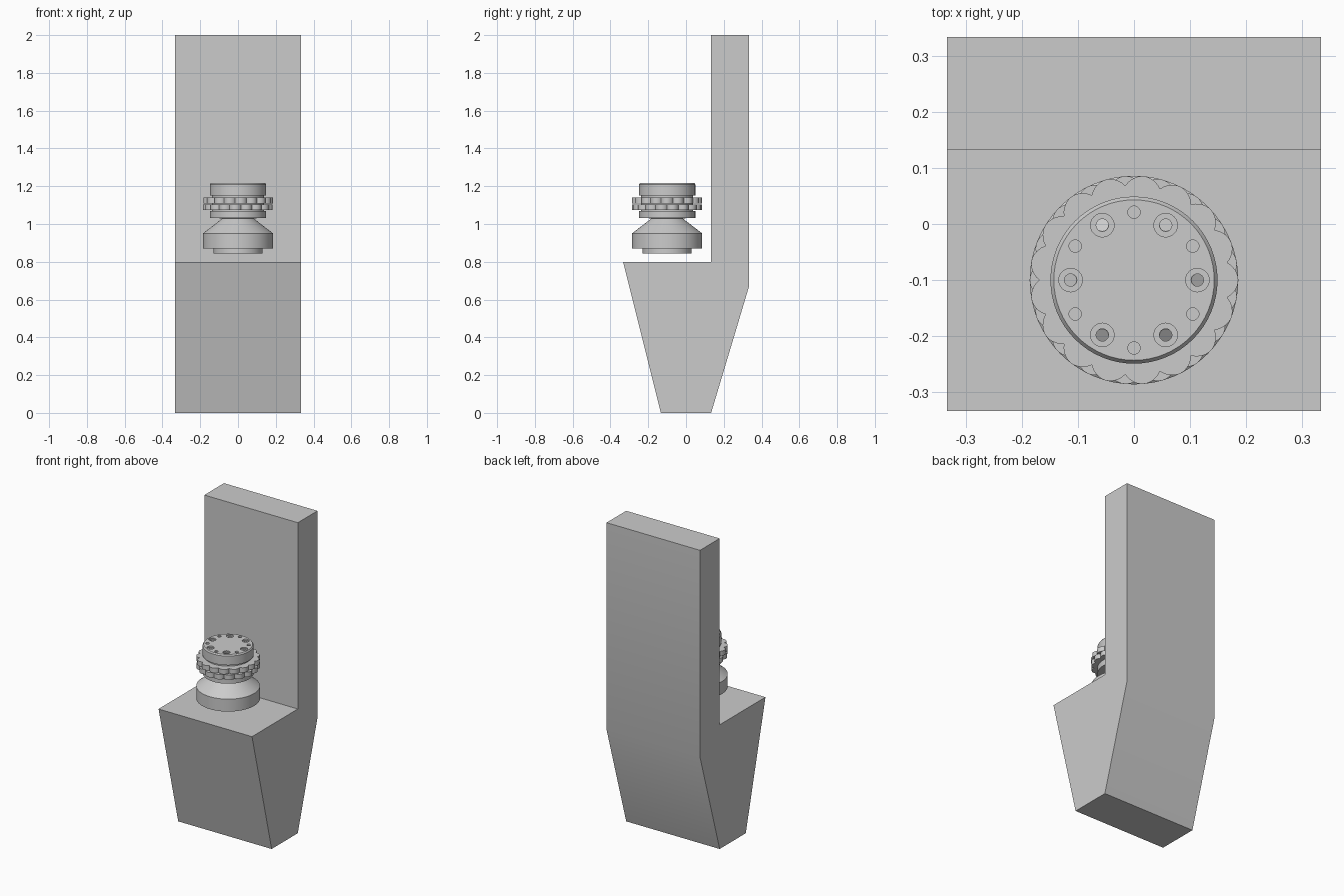
import bpy, bmesh
from math import sin, cos, pi, radians

if "Cube" in bpy.data.objects:
    bpy.data.objects.remove(bpy.data.objects["Cube"])

GREY = (0.6, 0.6, 0.6, 1)
mat = bpy.data.materials.new("plain grey")
mat.use_nodes = True
mat.diffuse_color = GREY
mat.node_tree.nodes["Principled BSDF"].inputs["Base Color"].default_value = GREY
KNOB_Y = -0.1


def add_object(name, bm, location=(0, 0, 0)):
    bmesh.ops.recalc_face_normals(bm, faces=bm.faces)
    mesh = bpy.data.meshes.new(name)
    bm.to_mesh(mesh)
    bm.free()
    mesh.materials.append(mat)
    obj = bpy.data.objects.new(name, mesh)
    obj.location = location
    bpy.context.collection.objects.link(obj)
    return obj


def smooth(obj):
    bpy.ops.object.select_all(action="DESELECT")
    obj.select_set(True)
    bpy.context.view_layer.objects.active = obj
    bpy.ops.object.shade_smooth_by_angle(angle=radians(30))


def prism(name, outline, vector, location=(0, 0, 0)):
    """Extrude a closed outline along a vector."""
    bm = bmesh.new()
    face = bm.faces.new([bm.verts.new(p) for p in outline])
    new = bmesh.ops.extrude_face_region(bm, geom=[face])["geom"]
    bmesh.ops.translate(bm, vec=vector,
                        verts=[v for v in new if isinstance(v, bmesh.types.BMVert)])
    return add_object(name, bm, location)


def lathe(name, profile, steps=64):
    """Solid of revolution from (radius, height) pairs, capped at both ends."""
    bm = bmesh.new()
    rings = [[bm.verts.new((r * cos(2 * pi * i / steps), r * sin(2 * pi * i / steps), z))
              for i in range(steps)] for r, z in profile]
    for low, high in zip(rings, rings[1:]):
        for i in range(steps):
            j = (i + 1) % steps
            bm.faces.new((low[i], low[j], high[j], high[i]))
    bm.faces.new(rings[0])
    bm.faces.new(rings[-1])
    return add_object(name, bm, (0, KNOB_Y, 0))


# Pedestal and back panel, one side outline
side = [(-0.333, 0.8), (-0.133, 0), (0.133, 0), (0.333, 0.667),
        (0.333, 2), (0.133, 2), (0.133, 0.8)]
smooth(prism("pedestal_and_back", [(-0.333, y, z) for y, z in side], (0.666, 0, 0)))

# Turned base of the knob
smooth(lathe("knob_base", [(0.13, 0.845), (0.13, 0.87), (0.186, 0.87), (0.186, 0.95),
                           (0.082, 1.03), (0.149, 1.032), (0.149, 1.07), (0.138, 1.07),
                           (0.138, 1.155)]))

# Two scalloped grip rings, offset by half a lobe
LOBES, STEPS = 17, 204
for name, z, turn in (("lower_grip_ring", 1.073, pi), ("upper_grip_ring", 1.109, 0)):
    outline = []
    for i in range(STEPS):
        a = 2 * pi * i / STEPS
        r = 0.169 + 0.017 * abs(cos(LOBES * (a + turn) / 2)) ** 0.8
        outline.append((r * cos(a), r * sin(a), z))
    smooth(prism(name, outline, (0, 0, 0.031), (0, KNOB_Y, 0)))

# Cap with a bevelled rim
cap = lathe("knob_cap", [(0.149, 1.151), (0.149, 1.21), (0.143, 1.218)])


def drill(ring_radius, radius, depth, start, slope=0.0):
    """Cut six holes around the cap; the floor may slope outward."""
    bm = bmesh.new()
    for k in range(6):
        a = radians(start + 60 * k)
        new = bmesh.ops.create_cone(bm, cap_ends=True, segments=24, radius1=radius,
                                    radius2=radius, depth=2 * depth)["verts"]
        for v in new:
            if v.co.z < 0:
                v.co.z -= slope * (v.co.x * cos(a) + v.co.y * sin(a))
            v.co.x += ring_radius * cos(a)
            v.co.y += ring_radius * sin(a)
            v.co.z += 1.218
    cutter = add_object("hole_cutter", bm, (0, KNOB_Y, 0))
    cutter.hide_render = True
    cutter.hide_set(True)
    mod = cap.modifiers.new("holes", "BOOLEAN")
    mod.operation = "DIFFERENCE"
    mod.solver = "EXACT"
    mod.object = cutter
    bpy.ops.object.select_all(action="DESELECT")
    bpy.context.view_layer.objects.active = cap
    cap.select_set(True)
    bpy.ops.object.modifier_apply(modifier=mod.name)
    bpy.data.objects.remove(cutter)


# Counterbored holes, then the small plain ones between them
drill(0.113, 0.021, 0.008, 0)
drill(0.113, 0.011, 0.022, 0, slope=0.7)
drill(0.121, 0.011, 0.008, 30)
smooth(cap)
